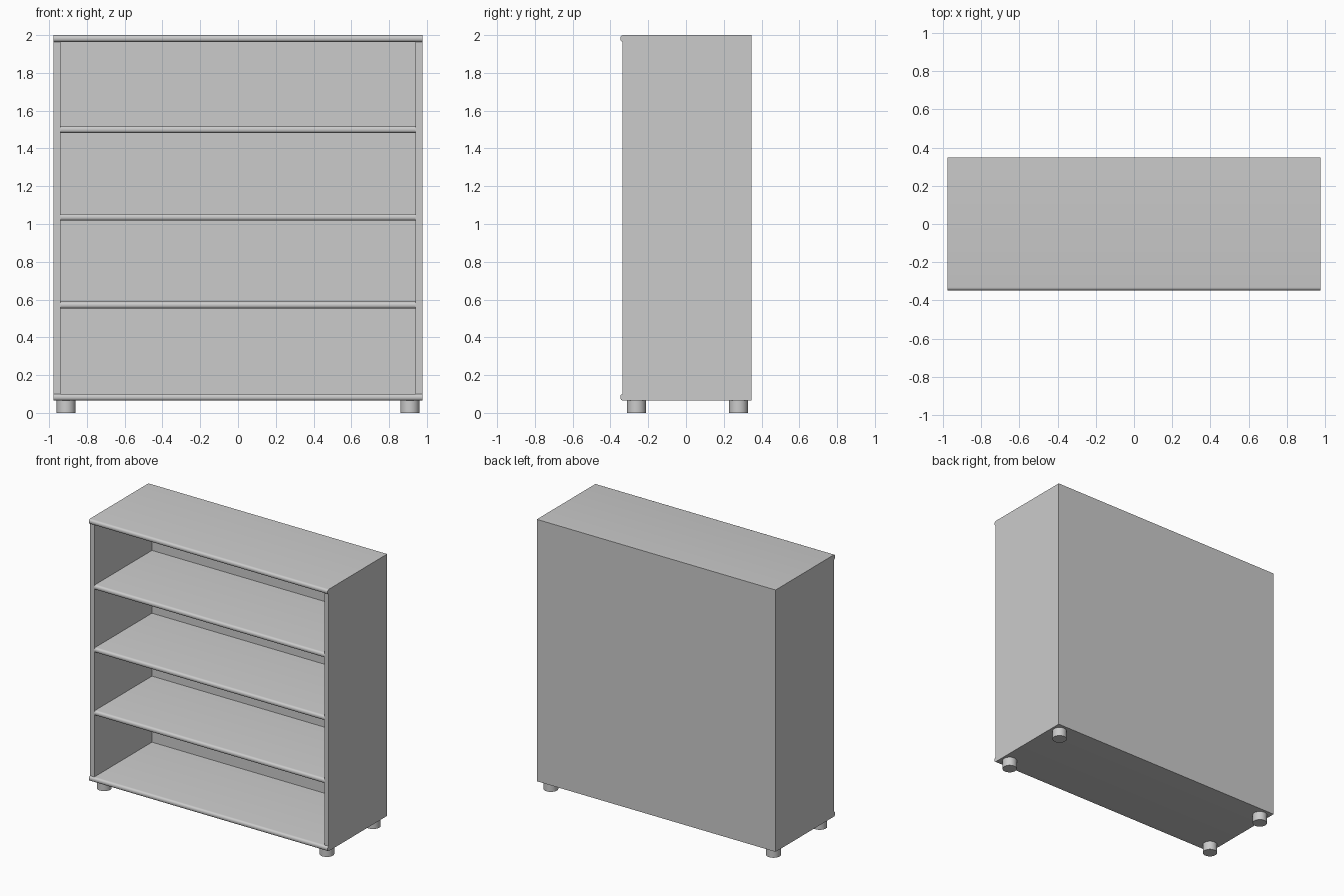
import bpy
import bmesh

cube = bpy.data.objects.get("Cube")
if cube:
    bpy.data.objects.remove(cube, do_unlink=True)

grey = bpy.data.materials.new("plain_grey")
grey.use_nodes = True
COLOUR = (0.6, 0.6, 0.6, 1)
grey.diffuse_color = COLOUR
grey.node_tree.nodes["Principled BSDF"].inputs["Base Color"].default_value = COLOUR

# Overall sizes
HALF_W, HALF_D, HEIGHT = 0.976, 0.348, 2.0
BOARD, FOOT_H, BACK = 0.036, 0.065, 0.01
INNER_W = HALF_W - BOARD
SIDE_FRONT = -0.335


def finish(name, bm):
    mesh = bpy.data.meshes.new(name)
    bm.to_mesh(mesh)
    bm.free()
    mesh.materials.append(grey)
    obj = bpy.data.objects.new(name, mesh)
    bpy.context.collection.objects.link(obj)
    bpy.ops.object.select_all(action="DESELECT")
    bpy.context.view_layer.objects.active = obj
    obj.select_set(True)
    bpy.ops.object.shade_smooth_by_angle()
    return obj


def board(name, x, y, z, nose=0.0):
    """Box between (min, max) pairs; nose rounds the long horizontal front edges."""
    bm = bmesh.new()
    bmesh.ops.create_cube(bm, size=1)
    for v in bm.verts:
        for axis, (low, high) in enumerate((x, y, z)):
            v.co[axis] = high if v.co[axis] > 0 else low
    if nose:
        edges = [e for e in bm.edges
                 if all(v.co.y < y[0] + 0.001 for v in e.verts)
                 and abs(e.verts[0].co.z - e.verts[1].co.z) < 0.001]
        bmesh.ops.bevel(bm, geom=edges, offset=nose, segments=5,
                        profile=0.5, affect="EDGES")
    return finish(name, bm)


# Top and bottom boards with rounded front edges
full_x, full_y = (-HALF_W, HALF_W), (-HALF_D, HALF_D)
board("top_board", full_x, full_y, (HEIGHT - BOARD, HEIGHT), 0.016)
board("bottom_board", full_x, full_y, (FOOT_H, FOOT_H + BOARD), 0.016)

# Side panels and thin back
inner_z = (FOOT_H + BOARD, HEIGHT - BOARD)
board("left_side", (INNER_W, HALF_W), (SIDE_FRONT, HALF_D), inner_z)
board("right_side", (-HALF_W, -INNER_W), (SIDE_FRONT, HALF_D), inner_z)
board("back_panel", (-INNER_W, INNER_W), (HALF_D - BACK, HALF_D), inner_z)

# Inner shelves
for i, z in enumerate((0.553, 1.018, 1.482)):
    board(f"shelf_{i + 1}", (-INNER_W, INNER_W), (SIDE_FRONT, HALF_D - BACK),
          (z, z + BOARD), 0.016)

# Round feet
for x, side in ((0.91, "left"), (-0.91, "right")):
    for y, end in ((-0.262, "front"), (0.278, "back")):
        bm = bmesh.new()
        bmesh.ops.create_cone(bm, cap_ends=True, segments=32, radius1=0.05,
                              radius2=0.05, depth=FOOT_H)
        bmesh.ops.translate(bm, verts=bm.verts, vec=(x, y, FOOT_H / 2))
        finish(f"{end}_{side}_foot", bm)
